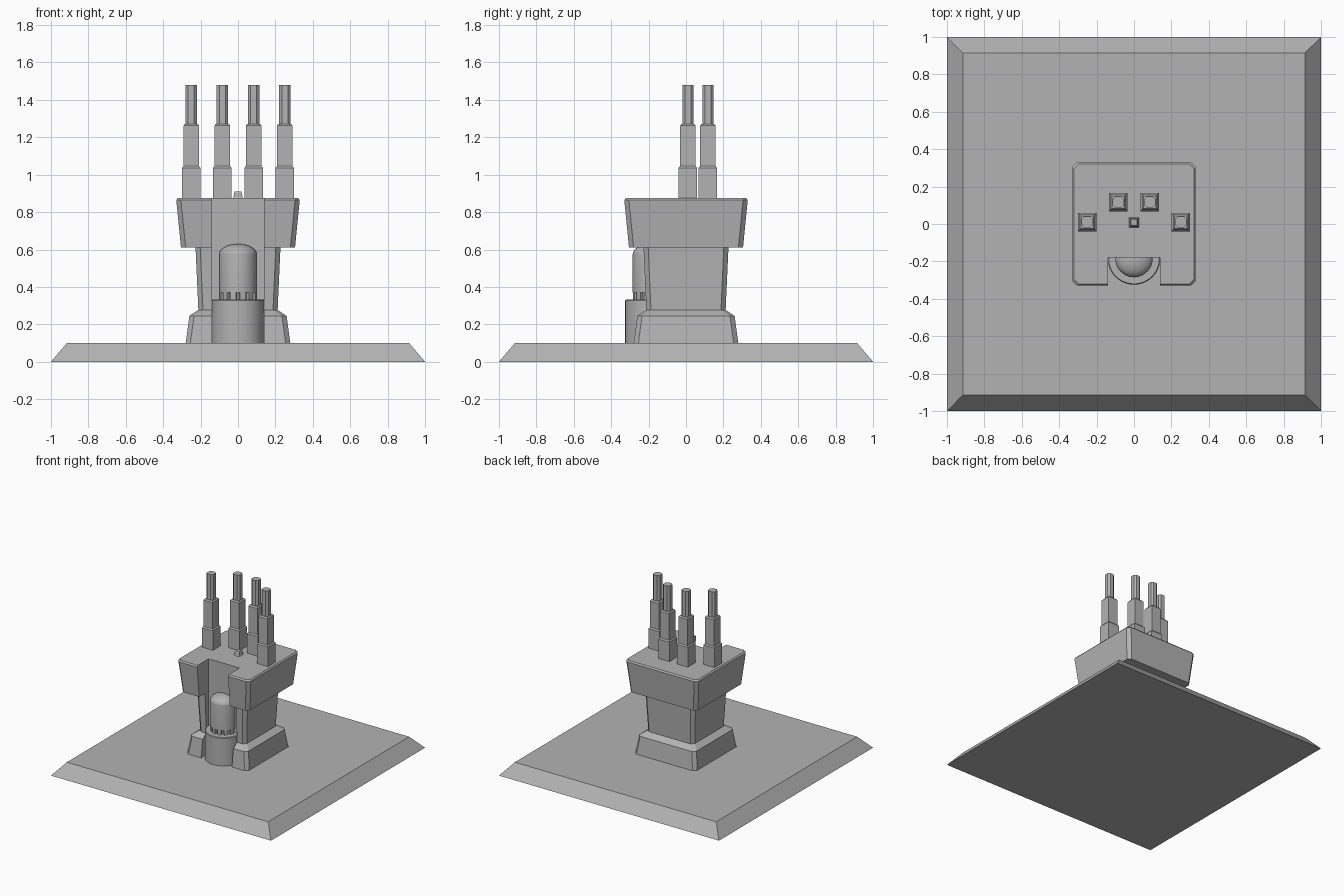
import bpy, bmesh, math
from mathutils import Matrix

if "Cube" in bpy.data.objects:
    bpy.data.objects.remove(bpy.data.objects["Cube"], do_unlink=True)

# Single grey finish
grey = bpy.data.materials.new("concrete_grey")
GREY = (0.45, 0.45, 0.45, 1)
grey.use_nodes = True
grey.diffuse_color = GREY
grey.node_tree.nodes["Principled BSDF"].inputs["Base Color"].default_value = GREY


def make(name, bm, loc=(0, 0, 0)):
    bmesh.ops.recalc_face_normals(bm, faces=bm.faces)
    me = bpy.data.meshes.new(name)
    bm.to_mesh(me)
    bm.free()
    me.materials.append(grey)
    ob = bpy.data.objects.new(name, me)
    ob.location = loc
    bpy.context.collection.objects.link(ob)
    return ob


def loft(name, rings, outline, loc=(0, 0, 0)):
    """Skin a stack of (z, size) rings, capped at both ends."""
    bm = bmesh.new()
    loops = [[bm.verts.new((x, y, z)) for x, y in outline(s)] for z, s in rings]
    n = len(loops[0])
    for a, b in zip(loops, loops[1:]):
        for i in range(n):
            j = (i + 1) % n
            bm.faces.new((a[i], a[j], b[j], b[i]))
    bm.faces.new(loops[0][::-1])
    bm.faces.new(loops[-1])
    return make(name, bm, loc)


def square(h):
    return [(-h, -h), (h, -h), (h, h), (-h, h)]


def chamfered(c):
    def outline(h):
        k = h - c
        return [(-k, -h), (k, -h), (h, -k), (h, k),
                (k, h), (-k, h), (-h, k), (-h, -k)]
    return outline


def circle(r, n=48):
    return [(r * math.cos(2 * math.pi * i / n), r * math.sin(2 * math.pi * i / n))
            for i in range(n)]


def smooth(ob):
    bpy.ops.object.select_all(action='DESELECT')
    ob.select_set(True)
    bpy.context.view_layer.objects.active = ob
    bpy.ops.object.shade_smooth_by_angle(angle=math.radians(35))


# Ground slab with sloped edges
loft("base_slab", [(0, 1), (0.1, 0.915)], square)

# Tower: flared foot, shaft and overhanging head
tower = loft("tower", [(0.09, 0.281), (0.245, 0.26), (0.277, 0.212), (0.61, 0.227),
                       (0.611, 0.305), (0.865, 0.33), (0.876, 0.321)], chamfered(0.025))

# Recess running up the front of the tower
bm = bmesh.new()
bmesh.ops.create_cube(bm, size=1, matrix=Matrix.Translation((0, -0.43, 0.5))
                      @ Matrix.Diagonal((0.28, 0.5, 1.2, 1)))
cutter = make("recess_cutter", bm)
mod = tower.modifiers.new("recess", 'BOOLEAN')
mod.operation = 'DIFFERENCE'
mod.solver = 'EXACT'
mod.object = cutter
bpy.ops.object.select_all(action='DESELECT')
tower.select_set(True)
bpy.context.view_layer.objects.active = tower
bpy.ops.object.modifier_apply(modifier="recess")
bpy.data.objects.remove(cutter, do_unlink=True)

# Round tank in the recess
TY = -0.185
smooth(loft("tank_pedestal", [(0.09, 0.14), (0.327, 0.14), (0.333, 0.135)], circle, (0, TY, 0)))
dome = [(0.575 + 0.055 * math.sin(math.radians(a)), 0.1 * math.cos(math.radians(a)))
        for a in range(0, 90, 11)]
smooth(loft("tank", [(0.33, 0.08), (0.37, 0.08), (0.371, 0.1)] + dome, circle, (0, TY, 0)))

# Feet around the tank
bm = bmesh.new()
for i in range(12):
    turn = Matrix.Rotation(2 * math.pi * (i + 0.5) / 12, 4, 'Z')
    bmesh.ops.create_cube(bm, size=1, matrix=turn @ Matrix.Translation((0.086, 0, 0.352))
                          @ Matrix.Diagonal((0.024, 0.03, 0.044, 1)))
make("tank_feet", bm, (0, TY, 0))

# Four stepped masts
for side, tag in ((1, "left"), (-1, "right")):
    for x, y, row in ((0.25, 0.01, "outer"), (0.084, 0.117, "inner")):
        loc = (side * x, y, 0)
        loft(f"{tag}_{row}_mast", [(0.87, 0.05), (1.036, 0.05), (1.046, 0.042),
                                   (1.262, 0.042), (1.272, 0.034)], square, loc)
        loft(f"{tag}_{row}_mast_tip", [(1.26, 0.03), (1.48, 0.03)], chamfered(0.014), loc)

# Small knob on the roof
loft("roof_knob", [(0.87, 0.03), (0.884, 0.023), (0.902, 0.022), (0.911, 0.017)],
     square, (0, 0.008, 0))
